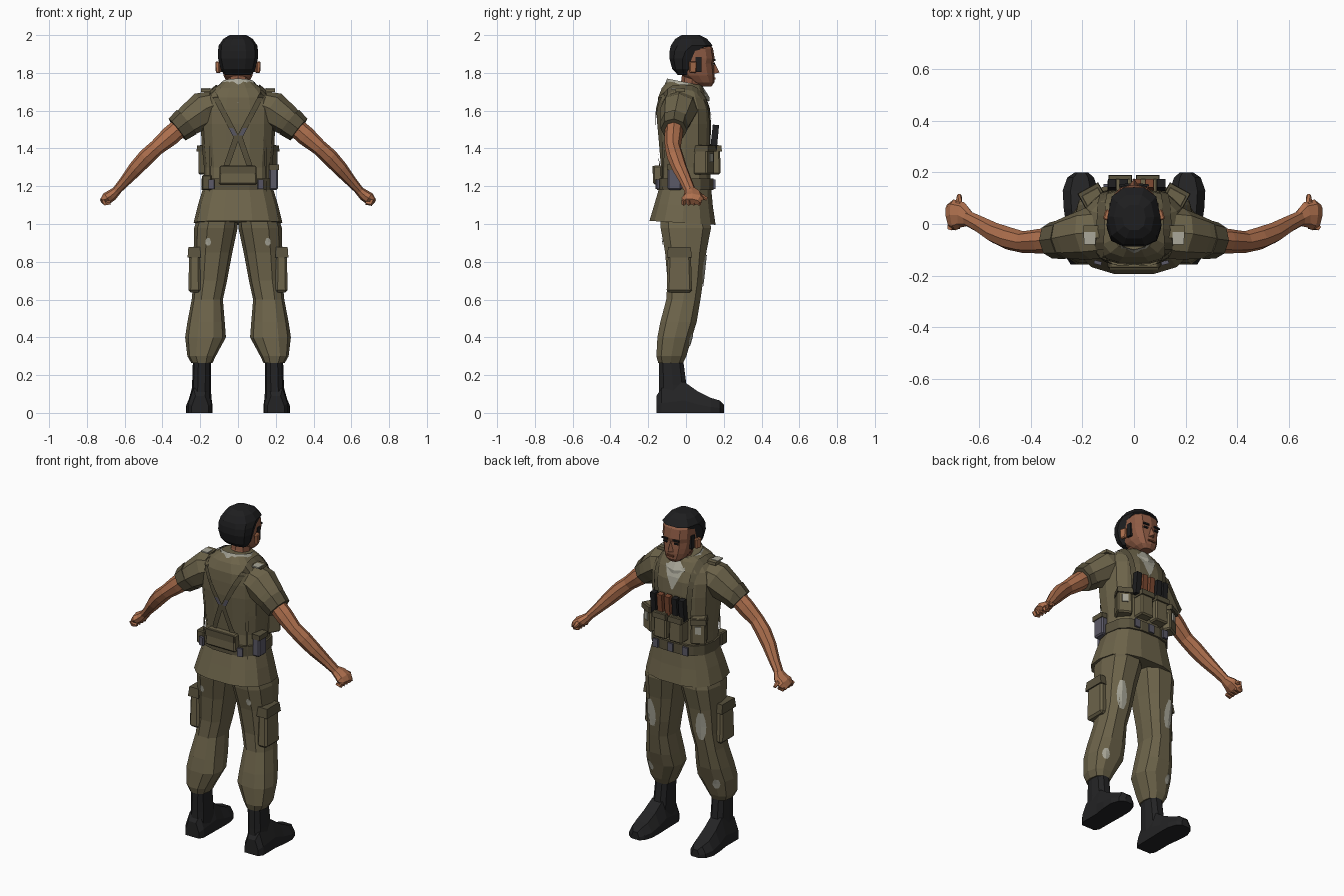
import bpy, bmesh, math
from mathutils import Vector as V
from mathutils.bvhtree import BVHTree

if "Cube" in bpy.data.objects:
    bpy.data.objects.remove(bpy.data.objects["Cube"])


def material(name, rgb):
    m = bpy.data.materials.new(name)
    m.diffuse_color = (*rgb, 1)
    m.use_nodes = True
    m.node_tree.nodes["Principled BSDF"].inputs["Base Color"].default_value = m.diffuse_color
    return m


OLIVE = material("olive_cloth", (0.150, 0.125, 0.068))
DARK = material("dark_olive_webbing", (0.100, 0.084, 0.047))
SKIN = material("arm_skin", (0.42, 0.160, 0.075))
FACE = material("face_skin", (0.27, 0.105, 0.058))
BLACK = material("hair_black", (0.013, 0.013, 0.014))
BOOT = material("boot_black", (0.017, 0.017, 0.018))
GREY = material("pale_grey_cloth", (0.40, 0.39, 0.32))
METAL = material("blue_grey_metal", (0.105, 0.100, 0.135))
BROWN = material("red_brown", (0.20, 0.065, 0.030))


def make(name, verts, faces, mat):
    bm = bmesh.new()
    vs = [bm.verts.new(v) for v in verts]
    for f in faces:
        bm.faces.new([vs[i] for i in f])
    bmesh.ops.recalc_face_normals(bm, faces=bm.faces)
    me = bpy.data.meshes.new(name)
    bm.to_mesh(me)
    bm.free()
    me.materials.append(mat)
    ob = bpy.data.objects.new(name, me)
    bpy.context.collection.objects.link(ob)
    return ob


def loft(name, rings, mat, caps=True):
    n = len(rings[0])
    faces = [(r * n + i, r * n + (i + 1) % n, (r + 1) * n + (i + 1) % n, (r + 1) * n + i)
             for r in range(len(rings) - 1) for i in range(n)]
    if caps:
        faces += [tuple(range(n)), tuple(range((len(rings) - 1) * n, len(rings) * n))]
    return make(name, [p for r in rings for p in r], faces, mat)


def oval(z, x0, x1, y0, y1, n=12, tilt=0.0, power=0.8):
    """Horizontal rounded section between the given limits."""
    pts = []
    for i in range(n):
        a = 2 * math.pi * i / n
        c, s = (math.copysign(abs(t) ** power, t) for t in (math.cos(a), math.sin(a)))
        y = (y0 + y1) / 2 + s * (y1 - y0) / 2
        pts.append(V(((x0 + x1) / 2 + c * (x1 - x0) / 2, y, z + tilt * y)))
    return pts


def tube(name, path, mat, n=8):
    """Limb along (x, y, z, radius in plane, radius in depth) stations."""
    ps = [V(p[:3]) for p in path]
    rings = []
    for i, p in enumerate(path):
        d = (ps[min(i + 1, len(ps) - 1)] - ps[max(i - 1, 0)]).normalized()
        v = V((0, 1, 0))
        v = (v - d * v.dot(d)).normalized()
        u = d.cross(v)
        rings.append([ps[i] + u * p[3] * math.cos(2 * math.pi * k / n)
                      + v * p[4] * math.sin(2 * math.pi * k / n) for k in range(n)])
    return loft(name, rings, mat)


def box(name, c, size, mat, taper=1.0, rz=0.0, rx=0.0, bevel=0.0):
    bm = bmesh.new()
    bmesh.ops.create_cube(bm, size=1)
    for v in bm.verts:
        k = taper if v.co.z > 0 else 1
        v.co = V((v.co.x * size[0] * k, v.co.y * size[1] * k, v.co.z * size[2]))
    if bevel:
        bmesh.ops.bevel(bm, geom=bm.edges[:], offset=bevel, segments=1, affect='EDGES')
    me = bpy.data.meshes.new(name)
    bm.to_mesh(me)
    bm.free()
    me.materials.append(mat)
    ob = bpy.data.objects.new(name, me)
    ob.location, ob.rotation_euler = c, (rx, 0, rz)
    bpy.context.collection.objects.link(ob)
    return ob


def drape(name, target, rows, direction, mat, lift=0.006):
    """Lay a sheet of point rows onto a part by projecting along a direction."""
    tree = BVHTree.FromPolygons([v.co for v in target.data.vertices],
                                [p.vertices for p in target.data.polygons])
    d, verts, w = V(direction).normalized(), [], len(rows[0])
    for row in rows:
        for p in row:
            hit = tree.ray_cast(V(p) - d * 2, d)[0]
            verts.append((hit if hit else V(p)) - d * lift)
    faces = [(r * w + i, r * w + i + 1, (r + 1) * w + i + 1, (r + 1) * w + i)
             for r in range(len(rows) - 1) for i in range(w - 1)]
    return make(name, verts, faces, mat)


def strap(name, target, a, b, side, direction, mat, steps=8):
    a, b, s = V(a), V(b), V(side)
    rows = [[a.lerp(b, t / steps) - s, a.lerp(b, t / steps) + s] for t in range(steps + 1)]
    return drape(name, target, rows, direction, mat, 0.009)


def patch(name, target, c, u, v, direction):
    c, u, v = V(c), V(u), V(v)
    rows = [[c + v * t + u * w * k for k in (-1, 0, 1)]
            for t, w in ((-1, .4), (-.5, .9), (0, 1), (.5, .85), (1, .45))]
    return drape(name, target, rows, direction, GREY, 0.005)


# Jacket body: z, half width, back, front, tilt
BODY = [(1.005, .235, -.197, .16, -.06), (1.10, .212, -.17, .145, -.03), (1.20, .182, -.142, .135, 0),
        (1.30, .180, -.135, .13, 0), (1.42, .192, -.145, .13, 0), (1.53, .198, -.155, .135, 0),
        (1.61, .198, -.155, .13, 0), (1.67, .180, -.15, .11, 0), (1.72, .13, -.13, .09, 0),
        (1.745, .085, -.10, .08, -.1)]
jacket = loft("jacket", [oval(z, -w, w, b, f, 14, t, .75) for z, w, b, f, t in BODY], OLIVE)

# Belt, back pouch and belt fittings
loft("belt", [oval(z, -.192, .192, -.156, .148, 14, 0, .75) for z in (1.18, 1.24)], DARK)
box("back_pouch", (0, -.15, 1.26), (.205, .05, .10), OLIVE, .94, bevel=.008)
box("back_pouch_flap", (0, -.174, 1.288), (.19, .008, .04), DARK)
box("side_case", (.187, -.06, 1.245), (.048, .075, .13), METAL, bevel=.008)
box("side_case_flap", (.19, -.06, 1.30), (.052, .08, .03), DARK)
box("belt_pouch", (-.165, -.10, 1.22), (.05, .06, .08), DARK, bevel=.006)
for i, x in enumerate((-.10, 0, .10)):
    box(f"front_buckle_{i}", (x, .149, 1.21), (.035, .012, .05), METAL)
for i, x in enumerate((-.14, .12)):
    box(f"back_buckle_{i}", (x, -.150, 1.21), (.03, .014, .05), METAL, rz=-.25 if x < 0 else .25)

# Chest pouches and magazines
for i, x in enumerate((-.155, -.052, .052, .155)):
    outer = abs(x) > .1
    rz = -math.copysign(.5, x) if outer else 0
    y = .095 if outer else .14
    box(f"chest_pouch_{i}", (x, y, 1.34), (.088, .085, .155), OLIVE, .95, rz, bevel=.008)
    box(f"chest_pouch_flap_{i}", (x * 1.02, y + .006, 1.40), (.092, .088, .032), DARK, .95, rz)
for i, (x, m) in enumerate(((.105, BLACK), (.06, BROWN), (.01, BROWN), (-.04, BLACK), (-.085, BLACK))):
    box(f"magazine_{i}", (x, .152, 1.46), (.034, .035, .13), m, .95, rx=-.1)

# Collar: folded ring dipping to a point at the back
inner = oval(1.75, -.088, .088, -.10, .085, 12, -.2, 1)
outer = oval(1.70, -.125, .125, -.150, .125, 12, 0, 1)
for p in outer:
    p.z -= .055 * max(0, -p.y / .15) ** 3 + .03 * max(0, p.y / .125)
low = [p - V((0, 0, .02)) for p in outer]
loft("shirt_collar", [inner, outer, low], GREY, False)
drape("shirt_front", jacket, [[(-.065, 0, 1.69), (0, 0, 1.69), (.065, 0, 1.69)],
                              [(-.04, 0, 1.63), (0, 0, 1.63), (.04, 0, 1.63)],
                              [(-.006, 0, 1.56), (0, 0, 1.555), (.006, 0, 1.56)]], (0, -1, 0), GREY)

# Neck and head: z, half width, back, front
tube("neck", [(0, .0, 1.67, .062, .065), (0, .03, 1.74, .056, .058), (0, .045, 1.83, .058, .06)], FACE)
HEAD = [(1.728, .032, .07, .135), (1.75, .058, .03, .150), (1.785, .076, -.02, .152), (1.815, .084, -.04, .150),
        (1.85, .090, -.05, .146), (1.875, .092, -.05, .152), (1.93, .092, -.05, .143), (1.96, .07, -.03, .12)]
loft("head", [oval(z, -w, w, b, f, 12) for z, w, b, f in HEAD], FACE)
HAIR = [(1.79, .070, -.045, .02), (1.82, .092, -.075, .04), (1.875, .105, -.09, .055), (1.915, .106, -.09, .085),
        (1.945, .102, -.085, .146), (1.98, .078, -.06, .115), (2.0, .045, -.025, .075)]
loft("hair", [oval(z, -w, w, b, f, 10) for z, w, b, f in HAIR], BLACK)
make("nose", [(-.018, .147, 1.795), (.018, .147, 1.795), (0, .177, 1.802), (0, .148, 1.86)],
     [(0, 1, 2), (0, 2, 3), (1, 3, 2), (0, 3, 1)], FACE)
box("mouth", (0, .152, 1.770), (.045, .010, .009), BROWN)
for s, side in ((1, "right"), (-1, "left")):
    box(f"{side}_ear", (s * .104, .035, 1.83), (.02, .036, .06), SKIN, 1.15, rz=s * .3, bevel=.005)
    box(f"{side}_sideburn", (s * .087, .066, 1.845), (.016, .03, .08), BLACK)
    box(f"{side}_eyebrow", (s * .038, .151, 1.868), (.04, .009, .009), BLACK, rz=-s * .1)
    box(f"{side}_eye", (s * .037, .147, 1.848), (.026, .008, .009), BLACK, rz=-s * .1)

    # Sleeve, rolled cuff and bare arm
    def limb(name, path, mat, n=8):
        tube(f"{side}_{name}", [(s * p[0], *p[1:]) for p in path], mat, n)
    limb("sleeve", [(.11, -.03, 1.635, .075, .10), (.18, -.038, 1.605, .098, .10),
                    (.25, -.052, 1.555, .084, .085), (.31, -.062, 1.512, .068, .068)], OLIVE)
    limb("cuff", [(.272, -.058, 1.54, .083, .078), (.322, -.064, 1.50, .073, .070)], DARK)
    limb("arm", [(.28, -.06, 1.535, .05, .048), (.36, -.066, 1.465, .052, .048), (.43, -.07, 1.405, .042, .042),
                 (.485, -.056, 1.355, .044, .044), (.54, -.034, 1.295, .040, .040),
                 (.60, 0, 1.225, .029, .033), (.645, .022, 1.175, .023, .030)], SKIN)
    limb("hand", [(.635, .018, 1.182, .022, .028), (.665, .035, 1.155, .030, .05),
                  (.695, .035, 1.135, .032, .060), (.718, .03, 1.118, .018, .045)], SKIN)
    limb("thumb", [(.665, .05, 1.155, .016, .016), (.678, .085, 1.145, .014, .014),
                   (.676, .112, 1.132, .009, .009)], SKIN, 6)
    for k in range(4):
        limb(f"finger_{k}", [(.712, -.012 + .027 * k, 1.128, .013, .013), (.703, -.012 + .027 * k, 1.108, .013, .012),
                             (.675, -.010 + .027 * k, 1.112, .010, .010)], SKIN, 5)

    # Trouser leg: z, inner, outer, back, front
    LEG = [(.265, .135, .248, -.150, -.012), (.30, .118, .268, -.160, .005), (.40, .064, .280, -.155, .035),
           (.48, .070, .268, -.140, .060), (.60, .080, .245, -.108, .080), (.70, .058, .236, -.102, .095),
           (.85, .030, .235, -.115, .112), (.98, .002, .232, -.140, .138), (1.08, 0, .20, -.14, .12)]
    leg = loft(f"{side}_trouser_leg", [oval(z, *sorted((s * a, s * b)), c, d, 10) for z, a, b, c, d in LEG], OLIVE)
    box(f"{side}_cargo_pocket", (s * .230, -.035, .755), (.065, .135, .235), OLIVE, .88, bevel=.012)
    box(f"{side}_cargo_flap", (s * .232, -.035, .85), (.07, .135, .055), DARK, .88)
    patch(f"{side}_thigh_patch", leg, (s * .17, .1, .75), (.035, 0, 0), (0, 0, .085), (-s * .5, -1, 0))
    patch(f"{side}_shin_patch", leg, (s * .22, .02, .385), (.026, 0, 0), (0, 0, .03), (-s * .6, -1, 0))
    patch(f"{side}_seat_patch", leg, (s * .158, 0, .905), (.015, 0, 0), (0, 0, .02), (0, 1, 0))

    # Boot shaft and foot
    loft(f"{side}_boot_shaft", [oval(z, *sorted((s * a, s * b)), c, d, 10) for z, a, b, c, d in
         ((.04, .14, .25, -.15, .02), (.15, .143, .243, -.145, .005), (.30, .143, .238, -.145, -.015))], BOOT)
    foot = []
    for y, a, b, h in ((-.157, .155, .245, .09), (-.13, .14, .262, .13), (-.01, .138, .262, .165),
                       (.06, .136, .272, .115), (.13, .138, .276, .08), (.18, .155, .258, .065), (.2, .178, .228, .045)):
        m, w = (a + b) / 2, (b - a) * .28
        foot.append([V((s * x, y, z)) for x, z in
                     ((a, 0), (b, 0), (b, .4 * h), (m + w, h), (m - w, h), (a, .4 * h))])
    loft(f"{side}_boot_foot", foot, BOOT)

    # Suspenders, shoulder tabs and jacket details
    wx = (.016, 0, 0)
    strap(f"{side}_upper_back_strap", jacket, (s * .135, 0, 1.70), (s * .008, 0, 1.46), wx, (0, 1, 0), DARK)
    strap(f"{side}_lower_back_strap", jacket, (s * .008, 0, 1.46), (s * .085, 0, 1.24), wx, (0, 1, 0), DARK)
    strap(f"{side}_shoulder_strap", jacket, (s * .135, -.125, 1.7), (s * .125, .085, 1.7), wx, (0, 0, -1), DARK)
    strap(f"{side}_front_strap", jacket, (s * .125, 0, 1.70), (s * .10, 0, 1.40), wx, (0, -1, 0), DARK)
    strap(f"{side}_strap_buckle", jacket, (s * .038, 0, 1.51), (s * .016, 0, 1.47), (.012, 0, 0), (0, .97, .01), METAL, 2)
    box(f"{side}_shoulder_tab", (s * .165, -.03, 1.708), (.06, .05, .018), OLIVE)
    box(f"{side}_shoulder_patch", (s * .172, -.055, 1.716), (.045, .05, .008), GREY)
    box(f"{side}_pouch_patch", (s * .175, .134, 1.35), (.035, .008, .045), GREY, rz=-s * .5)
